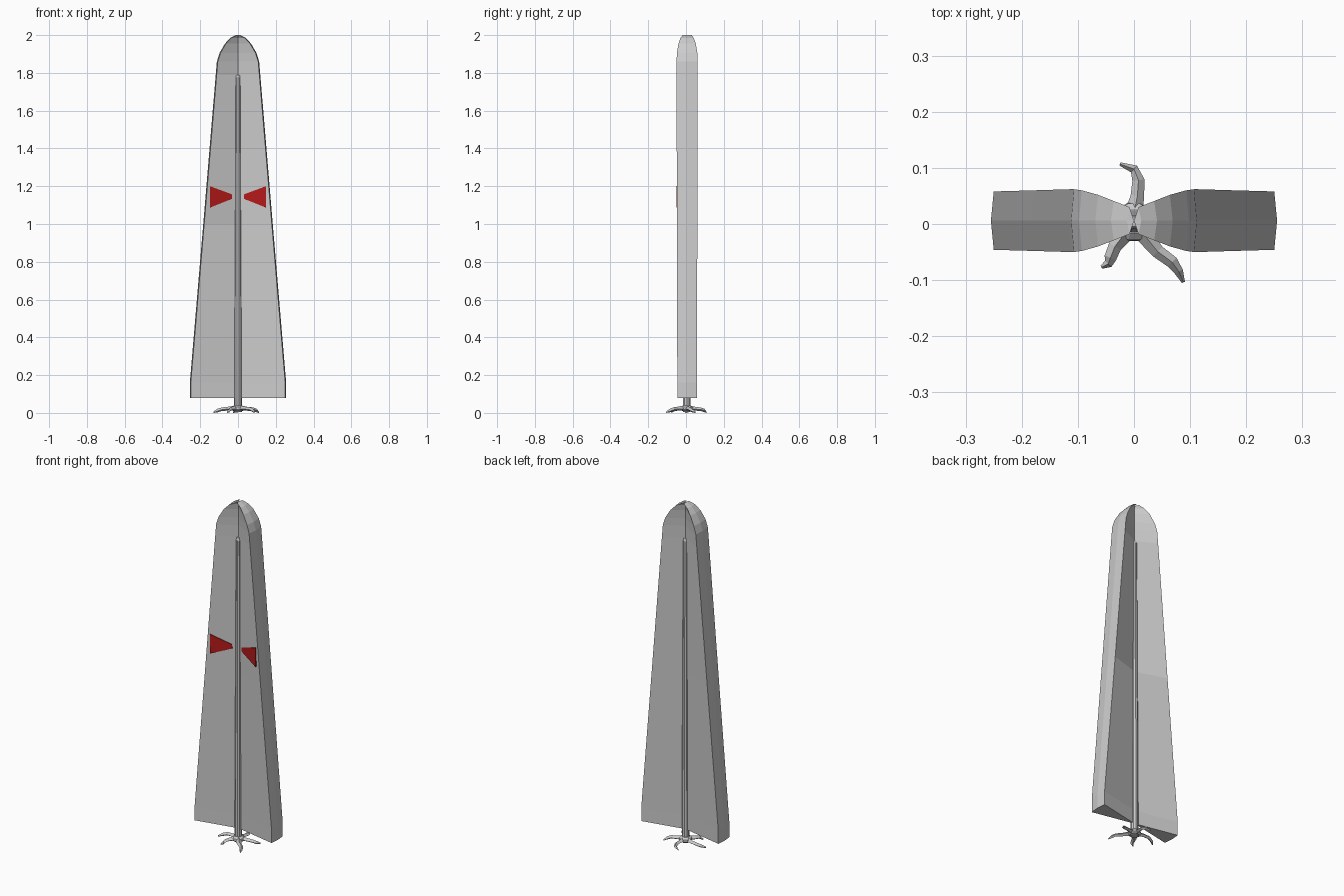
import bpy, bmesh, math
from mathutils import Vector

if "Cube" in bpy.data.objects:
    bpy.data.objects.remove(bpy.data.objects["Cube"])

YC = 0.006


def make(name, rings, mirror=False, material=None):
    """Skin a list of equally long point rings and cap both ends."""
    bm = bmesh.new()
    loops = [[bm.verts.new(p) for p in ring] for ring in rings]
    n = len(loops[0])
    for a, b in zip(loops, loops[1:]):
        for i in range(n):
            j = (i + 1) % n
            bm.faces.new((a[i], a[j], b[j], b[i]))
    bm.faces.new(loops[0])
    bm.faces.new(loops[-1])
    bmesh.ops.recalc_face_normals(bm, faces=bm.faces)
    me = bpy.data.meshes.new(name)
    bm.to_mesh(me)
    bm.free()
    ob = bpy.data.objects.new(name, me)
    bpy.context.collection.objects.link(ob)
    if material:
        me.materials.append(material)
    if mirror:
        ob.modifiers.new("mirror", 'MIRROR').use_mirror_merge = False
    return ob


def circle(r, z, n=10):
    return [(r * math.cos(i * math.tau / n), 0.004 + r * math.sin(i * math.tau / n), z)
            for i in range(n)]


# Tapered bow-tie body: (height, half width, half thickness)
profile = [(0.08, 0.25, 0.052), (0.16, 0.25, 0.052), (1.0, 0.179, 0.054),
           (1.79, 0.113, 0.056), (1.86, 0.107, 0.056), (1.905, 0.093, 0.054),
           (1.955, 0.064, 0.046), (1.985, 0.036, 0.035), (2.0, 0.008, 0.024)]
make("tapered_body", [[(0, YC, z), (x, YC - t, z), (x + 0.005, YC, z), (x, YC + t, z)]
                      for z, x, t in profile], mirror=True)

# Central pole with a stepped hub at the foot
make("pole", [circle(r, z) for r, z in
              [(0.02, 0.005), (0.02, 0.15), (0.013, 1.775), (0.009, 1.79)]])
make("hub", [circle(r, z) for r, z in
             [(0.026, 0.01), (0.036, 0.018), (0.034, 0.03), (0.022, 0.04)]])

# Red trapezoid markings lying on the front faces
red = bpy.data.materials.new("red")
red.diffuse_color = (0.45, 0.01, 0.01, 1)
red.use_nodes = True
red.node_tree.nodes["Principled BSDF"].inputs["Base Color"].default_value = red.diffuse_color


def marking(depth):
    def y(x):
        return YC - 0.0545 * x / 0.167 - depth
    return [(0.032, y(0.032), 1.133), (0.148, y(0.148), 1.087),
            (0.148, y(0.148), 1.2), (0.032, y(0.032), 1.157)]


make("front_marking", [marking(-0.006), marking(0.007)], mirror=True, material=red)

# Five curling claw feet, each following a path in plan
paths = [
    [(0, 0.02), (0.006, 0.05), (0.008, 0.078), (0, 0.098), (-0.025, 0.107)],
    [(0.015, -0.015), (0.042, -0.049), (0.068, -0.068), (0.08, -0.085), (0.088, -0.104)],
    [(-0.015, -0.015), (-0.034, -0.04), (-0.042, -0.06), (-0.046, -0.071), (-0.058, -0.077)],
    [(0.02, 0.008), (0.05, 0.016), (0.08, 0.022), (0.098, 0.032), (0.11, 0.05)],
    [(-0.02, 0.008), (-0.055, 0.02), (-0.085, 0.022), (-0.108, 0.014), (-0.128, -0.002)],
]
widths = [0.016, 0.012, 0.011, 0.008, 0.003]
tops = [0.038, 0.032, 0.029, 0.022, 0.008]
lows = [0.012, 0.012, 0.01, 0.003, 0.0]
for k, path in enumerate(paths):
    pts = [Vector(p) for p in path]
    rings = []
    for i, p in enumerate(pts):
        d = (pts[min(i + 1, 4)] - pts[max(i - 1, 0)]).normalized()
        s = Vector((-d.y, d.x)) * widths[i]
        mid = lows[i] * 0.6 + tops[i] * 0.4
        rings.append([(p.x + s.x, p.y + s.y, mid), (p.x, p.y, tops[i]),
                      (p.x - s.x, p.y - s.y, mid), (p.x, p.y, lows[i])])
    make(f"claw_foot_{k + 1}", rings)
